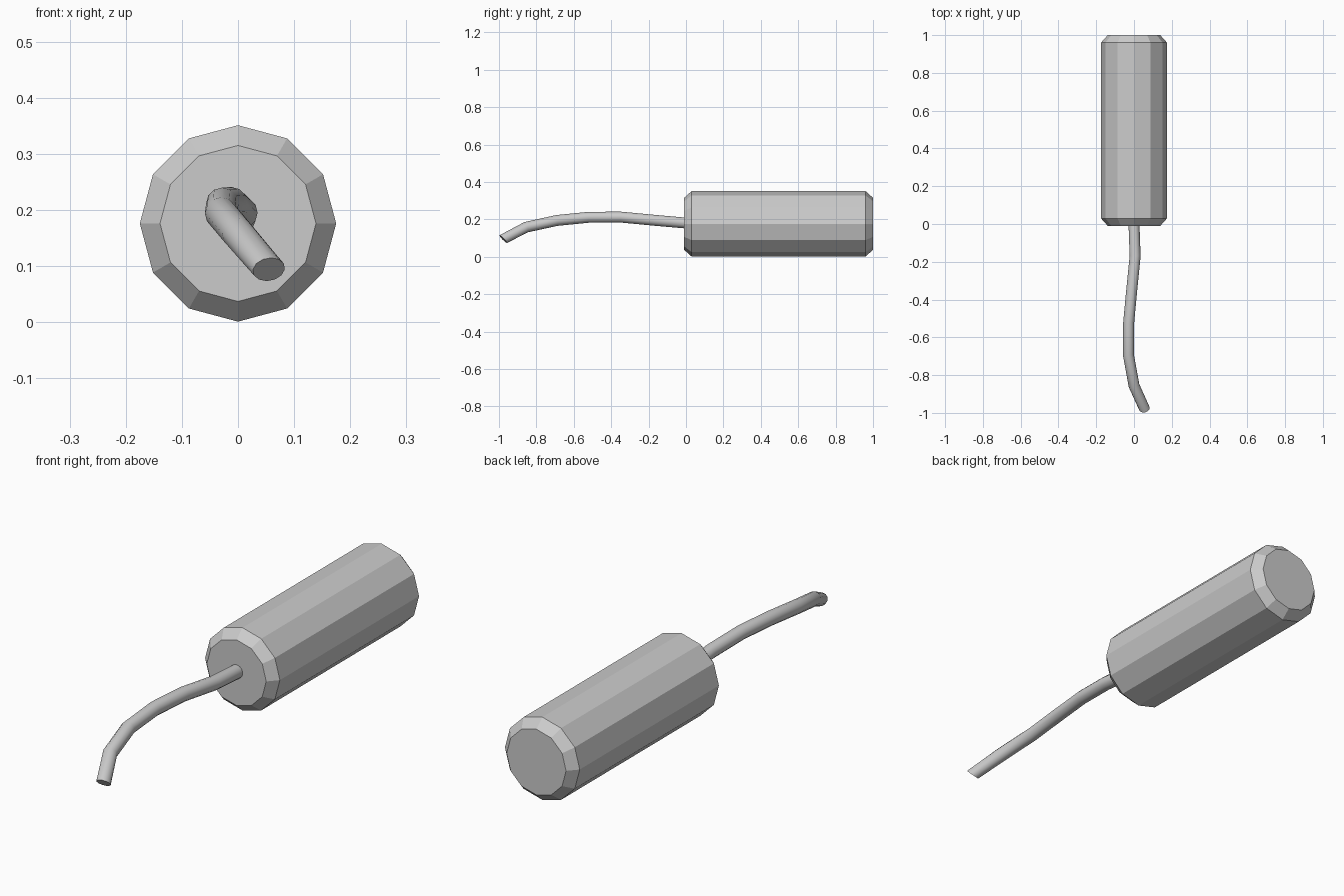
import bpy, bmesh, math
from mathutils import Vector

if "Cube" in bpy.data.objects:
    bpy.data.objects.remove(bpy.data.objects["Cube"])

SIDES = 12


def ring(bm, centre, normal, radius):
    """Circle of vertices facing along normal, with one vertex at the top."""
    n = Vector(normal).normalized()
    right = n.cross(Vector((0, 0, 1))).normalized()
    up = right.cross(n)
    return [bm.verts.new(Vector(centre) + radius * (math.cos(a) * right + math.sin(a) * up))
            for a in (2 * math.pi * i / SIDES for i in range(SIDES))]


def loft(name, sections):
    """Bridge a list of (centre, normal, radius) rings and cap both ends."""
    bm = bmesh.new()
    rings = [ring(bm, *s) for s in sections]
    for a, b in zip(rings, rings[1:]):
        for i in range(SIDES):
            j = (i + 1) % SIDES
            bm.faces.new((a[i], a[j], b[j], b[i]))
    bm.faces.new(rings[0])
    bm.faces.new(rings[-1])
    bmesh.ops.recalc_face_normals(bm, faces=bm.faces)
    mesh = bpy.data.meshes.new(name)
    bm.to_mesh(mesh)
    bm.free()
    obj = bpy.data.objects.new(name, mesh)
    bpy.context.collection.objects.link(obj)
    return obj


# Twelve-sided body with chamfered ends
profile = [(-0.01, 0.139), (0.03, 0.175), (0.96, 0.175), (1.0, 0.139)]
loft("body", [((0, y, 0.176), (0, -1, 0), r) for y, r in profile])

# Drooping fuse; the tip is cut steeply downward
path = [Vector(p) for p in (
    (0, 0.0, 0.18), (0.006, -0.17, 0.195), (-0.012, -0.35, 0.212),
    (-0.028, -0.52, 0.211), (-0.03, -0.69, 0.194), (0.0, -0.855, 0.158),
    (0.055, -0.977, 0.094))]
tangents = [Vector((0, -1, 0))]
for a, b, c in zip(path, path[1:], path[2:]):
    tangents.append((b - a).normalized() + (c - b).normalized())
tangents.append(Vector((0.15, -0.7, -0.7)))
fuse = loft("fuse", [(p, t, 0.029) for p, t in zip(path, tangents)])

bpy.ops.object.select_all(action='DESELECT')
fuse.select_set(True)
bpy.context.view_layer.objects.active = fuse
bpy.ops.object.shade_smooth_by_angle(angle=math.radians(40))
